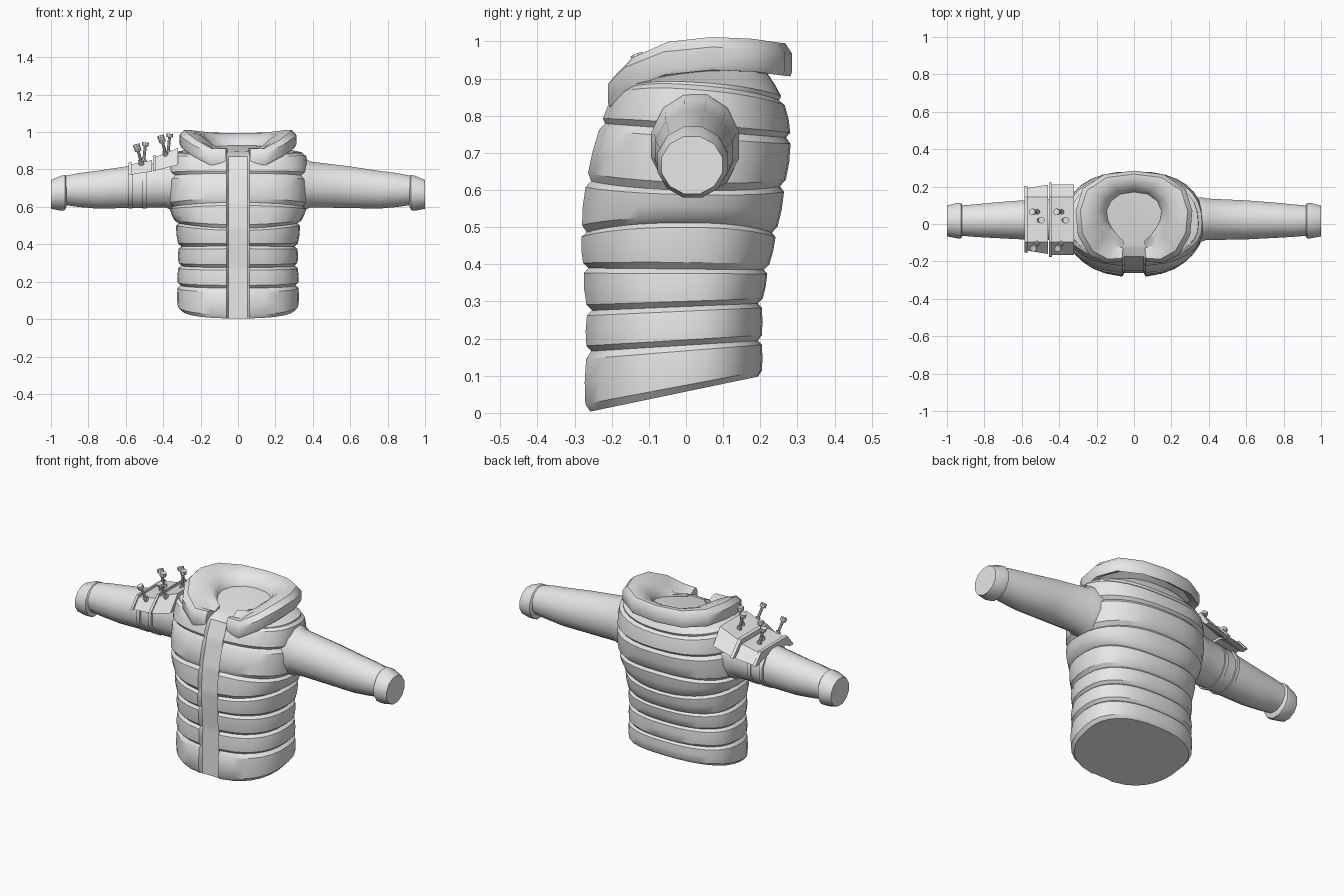
import bpy, bmesh, math
from mathutils import Vector

cube = bpy.data.objects.get("Cube")
if cube:
    bpy.data.objects.remove(cube, do_unlink=True)

grey = bpy.data.materials.new("plain_grey")
grey.use_nodes = True
GREY = (0.8, 0.8, 0.8, 1)
grey.diffuse_color = GREY
for node in grey.node_tree.nodes:
    if node.type == "BSDF_PRINCIPLED":
        node.inputs["Base Color"].default_value = GREY


def finish(name, bm, angle=32):
    bmesh.ops.recalc_face_normals(bm, faces=bm.faces)
    mesh = bpy.data.meshes.new(name)
    bm.to_mesh(mesh)
    bm.free()
    mesh.materials.append(grey)
    obj = bpy.data.objects.new(name, mesh)
    bpy.context.collection.objects.link(obj)
    bpy.ops.object.select_all(action="DESELECT")
    obj.select_set(True)
    bpy.context.view_layer.objects.active = obj
    bpy.ops.object.shade_smooth_by_angle(angle=math.radians(angle))
    return obj


def loft(name, rings, angle=32):
    """Skin closed rings of equal length and cap both ends."""
    bm = bmesh.new()
    rows = [[bm.verts.new(p) for p in ring] for ring in rings]
    n = len(rows[0])
    for a, b in zip(rows, rows[1:]):
        for i in range(n):
            j = (i + 1) % n
            bm.faces.new((a[i], a[j], b[j], b[i]))
    bm.faces.new(rows[0])
    bm.faces.new(rows[-1])
    return finish(name, bm, angle)


def mix(a, b, t):
    return [u + (v - u) * t for u, v in zip(a, b)]


# Quilted torso: front height, back height, front depth, back depth, half width, side lift
levels = [
    (0.00, 0.10, 0.275, 0.205, 0.325, 0),
    (0.165, 0.195, 0.272, 0.205, 0.325, 0),
    (0.275, 0.295, 0.27, 0.205, 0.32, 0),
    (0.39, 0.385, 0.28, 0.222, 0.32, 0),
    (0.485, 0.485, 0.285, 0.245, 0.335, 0.03),
    (0.625, 0.61, 0.272, 0.268, 0.37, -0.02),
    (0.78, 0.74, 0.232, 0.285, 0.375, 0),
    (0.87, 0.84, 0.19, 0.265, 0.365, 0.03),
    (0.89, 0.93, 0.13, 0.21, 0.22, 0.01),
]
POWER = 2.4
STRIP, EDGE, CORE = 0.052, 0.062, 0.925


def torso_ring(level, scale):
    zf, zb, yf, yb, w, lift = level
    half = []
    for x, s in ((STRIP, CORE), (EDGE, scale)):
        half.append((x, -yf * s * (1 - (x / w) ** POWER) ** (1 / POWER)))
    for k in range(2, 17):
        a = math.pi * k / 16
        c, s = math.cos(a), math.sin(a)
        x = w * scale * abs(s) ** (2 / POWER)
        depth = yf if c > 0 else yb
        y = -math.copysign(depth * scale * abs(c) ** (2 / POWER), c)
        half.append((x, y))
    outline = half[:-1] + [(0, half[-1][1])] + [(-x, y) for x, y in reversed(half[:-1])]
    ring = []
    for x, y in outline:
        t = (y + yf) / (yf + yb)
        ring.append((x, y, zf + (zb - zf) * t + lift * (x / w) ** 2))
    return ring


rings = []
for low, high in zip(levels, levels[1:]):
    for t, scale in ((0, 0.945), (0.14, 0.995), (0.5, 1.005), (0.88, 0.995)):
        rings.append(torso_ring(mix(low, high, t), scale))
rings.append(torso_ring(levels[-1], 0.97))
loft("quilted_torso", rings)

# Broad collar: outer point with its height, then inner point, from front tip to back
collar = [
    (0.065, -0.20, 0.885, 0.055, -0.09),
    (0.15, -0.21, 0.885, 0.09, -0.06),
    (0.24, -0.165, 0.93, 0.12, -0.02),
    (0.30, -0.06, 0.972, 0.14, 0.02),
    (0.312, 0.07, 0.985, 0.145, 0.07),
    (0.275, 0.19, 0.98, 0.12, 0.12),
    (0.16, 0.265, 0.97, 0.07, 0.155),
    (0, 0.285, 0.968, 0, 0.165),
]
collar += [(-a, b, c, -d, e) for a, b, c, d, e in reversed(collar[:-1])]
sections = []
for ox, oy, z, ix, iy in collar:
    shape = ((0, 0.88), (0.7, z - 0.04), (0.97, z - 0.062), (1, z - 0.05),
             (1, z), (0.85, z + 0.027), (0.65, z + 0.026), (0.35, z + 0.008),
             (0.12, 0.5 * z + 0.465), (0, 0.915))
    sections.append([(ix + (ox - ix) * f, iy + (oy - iy) * f, h) for f, h in shape])
loft("collar", sections, 40)


def tube(name, side, profile, sides=12):
    """Lathe-like tube along x: x, centre y, centre z, radius y, radius z."""
    rows = []
    for x, cy, cz, ry, rz in profile:
        rows.append([(side * x,
                      cy + ry * math.cos(math.tau * (i + 0.5) / sides),
                      cz + rz * math.sin(math.tau * (i + 0.5) / sides))
                     for i in range(sides)])
    return loft(name, rows, 35)


# Sleeves and cuffs
sleeve = [
    (0.25, 0.025, 0.72, 0.12, 0.145),
    (0.365, 0.025, 0.722, 0.122, 0.14),
    (0.385, 0.025, 0.72, 0.115, 0.127),
    (0.60, 0.022, 0.705, 0.108, 0.115),
    (0.75, 0.02, 0.692, 0.098, 0.105),
    (0.85, 0.018, 0.69, 0.09, 0.094),
    (0.93, 0.018, 0.688, 0.083, 0.08),
]
cuff = [
    (0.915, 0.018, 0.685, 0.08, 0.08),
    (0.925, 0.018, 0.677, 0.098, 0.097),
    (0.945, 0.018, 0.673, 0.098, 0.097),
    (1.0, 0.016, 0.667, 0.085, 0.08),
]
for side, word in ((1, "left"), (-1, "right")):
    tube(word + "_sleeve", side, sleeve)
    tube(word + "_cuff", side, cuff)

# Straps that hold the shoulder guard
for k, x in enumerate((0.49, 0.565)):
    tube("guard_strap_%d" % (k + 1), -1,
         [(x, 0.022, 0.71, 0.122, 0.122), (x + 0.02, 0.022, 0.708, 0.12, 0.12)])


def guard_section(x, top, low, front, back, grow=0):
    outer = [(front - grow, low), (-0.095, top + grow), (0.145, top + grow), (back + grow, low)]
    inner = [(back - 0.025, low), (0.13, top - 0.035), (-0.08, top - 0.035), (front + 0.025, low)]
    return [(x, y, z) for y, z in outer + inner]


# Shoulder guard: two folded plates, each with a raised rib at its outer end
plates = {
    "outer_guard": ((-0.585, 0.825, 0.77, -0.14, 0.19), (-0.46, 0.85, 0.79, -0.16, 0.21)),
    "inner_guard": ((-0.455, 0.86, 0.79, -0.165, 0.21), (-0.32, 0.915, 0.825, -0.165, 0.21)),
}
for name, (start, end) in plates.items():
    loft(name + "_plate", [guard_section(*start), guard_section(*end)], 20)
    loft(name + "_rib", [guard_section(*start, grow=0.012),
                         guard_section(*mix(start, end, 0.12), grow=0.012)], 20)


def bolt(name, base, direction, length):
    """Slim shaft with a wide head, standing along the given direction."""
    turn = Vector(direction).to_track_quat("Z", "Y")
    profile = ((0, 0.014), (0.02, 0.014), (0.021, 0.008), (length - 0.02, 0.008),
               (length - 0.019, 0.018), (length, 0.018))
    rows = [[Vector(base) + turn @ Vector((r * math.cos(math.tau * i / 8),
                                           r * math.sin(math.tau * i / 8), h))
             for i in range(8)] for h, r in profile]
    loft(name, rows, 35)


# Three bolts on each plate
for word, x, z in (("outer", -0.515, 0.835), ("inner", -0.385, 0.882)):
    bolt(word + "_back_bolt", (x, 0.065, z), (-0.3, 0, 1), 0.105)
    bolt(word + "_middle_bolt", (x + 0.01, 0.02, z), (0.1, 0, 1), 0.11)
    bolt(word + "_front_bolt", (x, -0.1, z - 0.01), (-0.25, -0.35, 1), 0.1)
